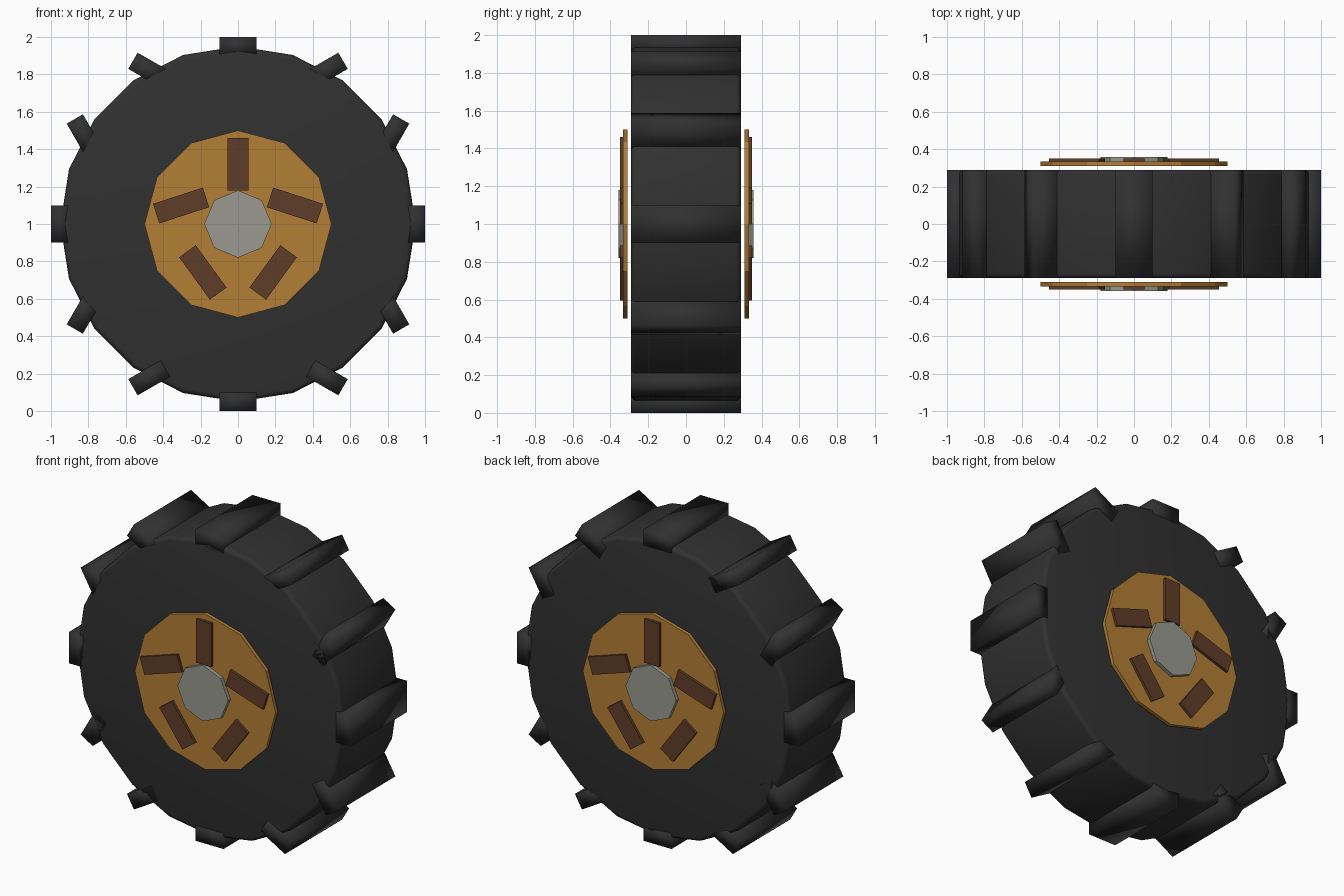
import bpy, math
from mathutils import Matrix

if "Cube" in bpy.data.objects:
    bpy.data.objects.remove(bpy.data.objects["Cube"])


def material(name, rgb):
    m = bpy.data.materials.new(name)
    m.diffuse_color = (*rgb, 1)
    m.use_nodes = True
    m.node_tree.nodes["Principled BSDF"].inputs["Base Color"].default_value = m.diffuse_color
    return m


RUBBER = material("black rubber", (0.030, 0.030, 0.030))
GOLD = material("gold", (0.45, 0.21, 0.036))
BROWN = material("dark brown", (0.115, 0.047, 0.022))
GREY = material("light grey", (0.32, 0.32, 0.285))


def finish(name, mat):
    ob = bpy.context.object
    ob.name = name
    ob.data.materials.append(mat)
    bpy.ops.object.transform_apply(location=False, rotation=True, scale=True)
    return ob


def disc(name, sides, radius, y0, y1, mat):
    """Upright polygonal disc along the y axis with a corner at the top."""
    bpy.ops.mesh.primitive_cylinder_add(
        vertices=sides, radius=radius, depth=abs(y1 - y0),
        location=(0, (y0 + y1) / 2, 1), rotation=(math.pi / 2, 0, 0))
    return finish(name, mat)


def ring_block(name, radius, turn, y, size, mat):
    """Block set on a circle, clockwise from the top, tilted counter to it."""
    bpy.ops.mesh.primitive_cube_add(
        size=1, location=(radius * math.sin(turn), y, 1 + radius * math.cos(turn)))
    ob = bpy.context.object
    ob.data.transform(Matrix.Rotation(-turn, 4, 'Y') @ Matrix.Diagonal((*size, 1)))
    return finish(name, mat)


# tyre with rounded rims
tyre = disc("tyre", 20, 0.95, -0.29, 0.29, RUBBER)
bevel = tyre.modifiers.new("rim rounding", 'BEVEL')
bevel.width = 0.025
bevel.segments = 3
bevel.limit_method = 'ANGLE'
bevel.angle_limit = math.radians(40)
bpy.ops.object.modifier_apply(modifier=bevel.name)
bpy.ops.object.shade_smooth_by_angle(angle=math.radians(35))

# tread lugs
for i in range(12):
    ring_block(f"tread_lug_{i + 1}", 0.95, i * math.tau / 12, 0,
               (0.2, 0.58, 0.1), RUBBER)
    bpy.ops.object.shade_smooth()

# wheel cover, spokes and centre cap on both sides
for side, s in (("front", -1), ("back", 1)):
    disc(f"{side}_wheel_cover", 12, 0.5, s * 0.31, s * 0.333, GOLD)
    for i in range(5):
        ring_block(f"{side}_spoke_{i + 1}", 0.32, i * math.tau / 5, s * 0.339,
                   (0.11, 0.022, 0.28), BROWN)
    disc(f"{side}_centre_cap", 8, 0.18, s * 0.325, s * 0.357, GREY)
